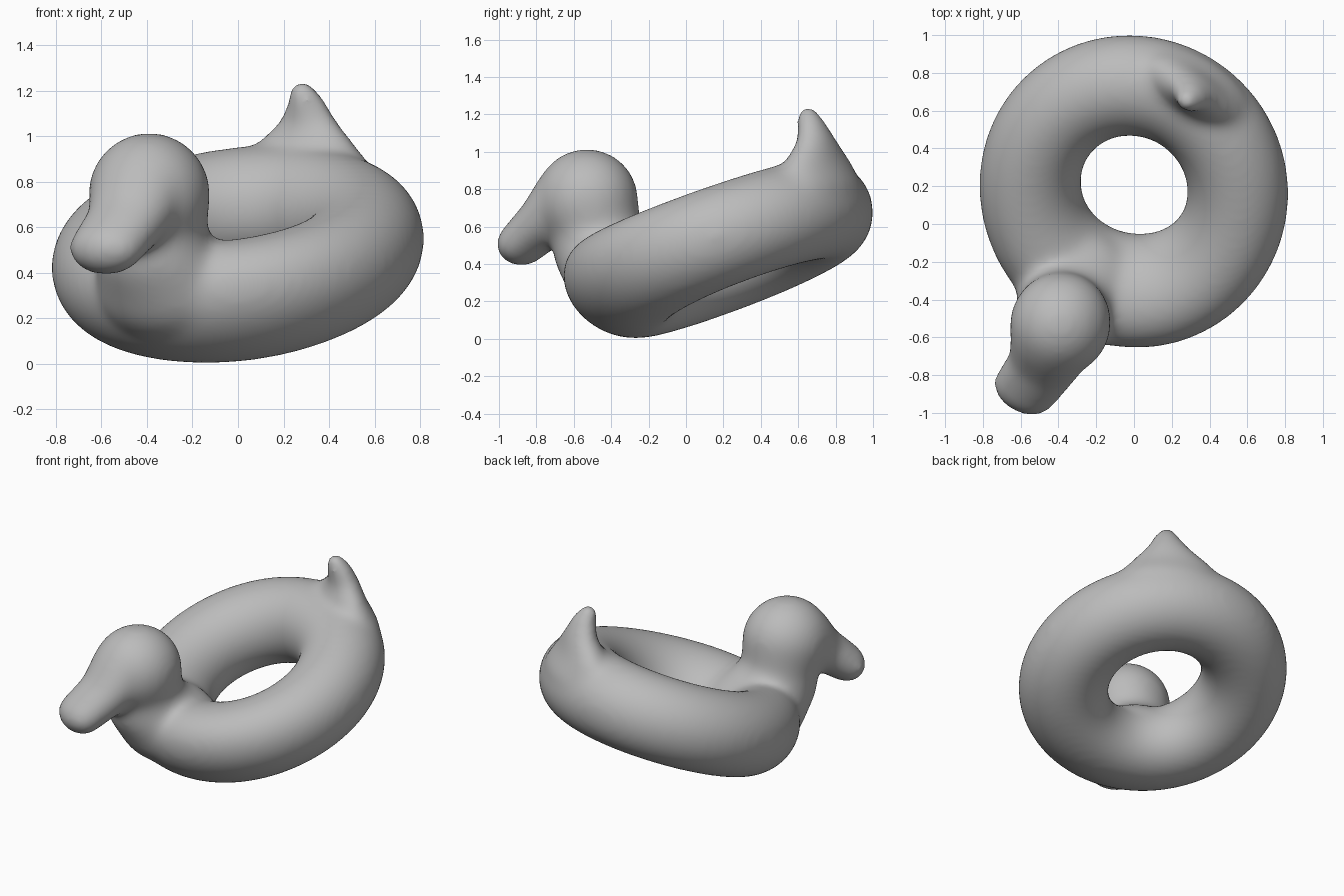
import bpy, bmesh, math
from mathutils import Vector, Matrix

cube = bpy.data.objects.get("Cube")
if cube:
    bpy.data.objects.remove(cube, do_unlink=True)

# Soft grey material
grey = bpy.data.materials.new("soft grey")
grey.use_nodes = True
grey.diffuse_color = (0.5, 0.5, 0.5, 1)
grey.node_tree.nodes["Principled BSDF"].inputs["Base Color"].default_value = (0.5, 0.5, 0.5, 1)

bm = bmesh.new()


def chain(stations, turn, steps=12):
    """Sweep ellipsoids through (centre, radii) stations."""
    for (c0, r0), (c1, r1) in zip(stations, stations[1:]):
        for i in range(steps + 1):
            t = i / steps
            centre = Vector(c0).lerp(Vector(c1), t)
            radii = Vector(r0).lerp(Vector(r1), t)
            m = (Matrix.Translation(centre) @ Matrix.Rotation(math.radians(turn), 4, 'Z')
                 @ Matrix.Diagonal((*radii, 1)))
            bmesh.ops.create_icosphere(bm, subdivisions=4, radius=1, matrix=m)


# Swim ring: a fat torus, tilted up towards the tail, its front rim fuller and lifted
normal = Vector((-0.13, -0.37, 1)).normalized()
tilt = Vector((0, 0, 1)).rotation_difference(normal).to_matrix().to_4x4()
place = Matrix.Translation((0, 0.19, 0.48)) @ tilt
around, across = 96, 48
rows = []
for i in range(around):
    a = math.tau * i / around
    front = ((1 - math.sin(a)) / 2) ** 3
    row = []
    for j in range(across):
        b = math.tau * j / across
        out = (0.267 + 0.013 * front) * math.cos(b)
        up = (0.27 + 0.015 * front) * math.sin(b) + 0.25 * front * out
        row.append(bm.verts.new(place @ Vector((
            (0.555 + out) * math.cos(a), (0.58 + out) * math.sin(a), up))))
    rows.append(row)
for i in range(around):
    p, q = rows[i], rows[(i + 1) % around]
    for j in range(across):
        k = (j + 1) % across
        bm.faces.new((p[j], q[j], q[k], p[k]))

# Chest, neck and head
chain([((-0.29, -0.33, 0.33), (0.34, 0.31, 0.25)),
       ((-0.35, -0.43, 0.45), (0.27, 0.28, 0.20)),
       ((-0.38, -0.48, 0.58), (0.24, 0.24, 0.20)),
       ((-0.39, -0.53, 0.742), (0.268, 0.278, 0.275))], turn=-27)

# Bill, flattened and drooping
chain([((-0.43, -0.61, 0.755), (0.23, 0.20, 0.20)),
       ((-0.49, -0.76, 0.625), (0.185, 0.13, 0.15)),
       ((-0.58, -0.88, 0.507), (0.175, 0.125, 0.12))], turn=-27)

# Tail, flaring into the ring and leaning inwards at the tip
chain([((0.31, 0.70, 0.80), (0.35, 0.19, 0.12)),
       ((0.295, 0.705, 0.93), (0.27, 0.13, 0.08)),
       ((0.31, 0.70, 1.05), (0.145, 0.09, 0.06)),
       ((0.30, 0.67, 1.14), (0.09, 0.078, 0.06)),
       ((0.283, 0.65, 1.195), (0.062, 0.06, 0.052))], turn=-32)

mesh = bpy.data.meshes.new("duck_ring")
bm.to_mesh(mesh)
bm.free()
mesh.materials.append(grey)
duck = bpy.data.objects.new("duck_ring", mesh)
bpy.context.collection.objects.link(duck)

# Fuse the parts into one soft skin
remesh = duck.modifiers.new("fuse", 'REMESH')
remesh.mode = 'VOXEL'
remesh.voxel_size = 0.019
remesh.use_smooth_shade = True
relax = duck.modifiers.new("relax", 'SMOOTH')
relax.factor = 0.5
relax.iterations = 40
